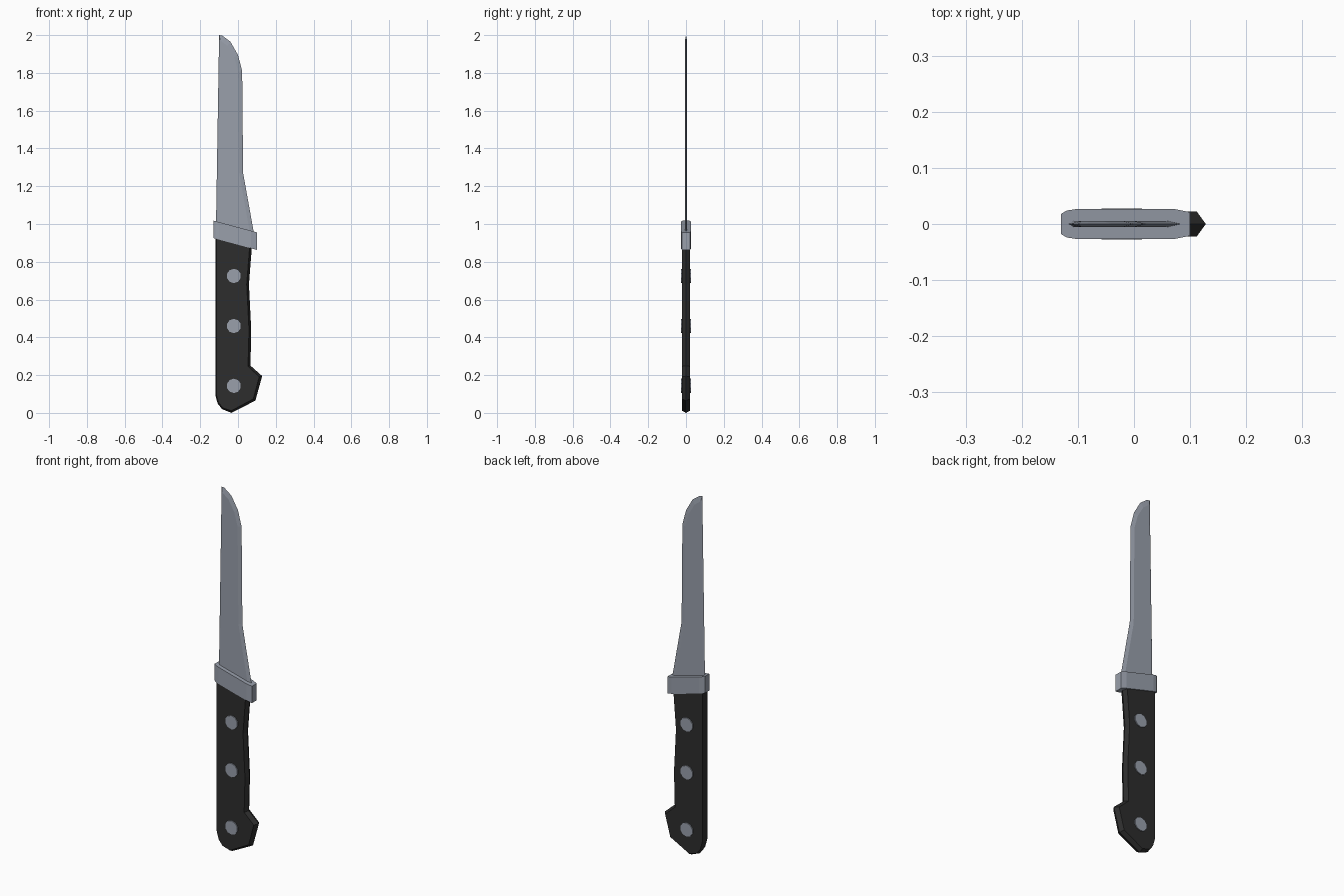
import bpy, bmesh, math
from mathutils import Matrix

if "Cube" in bpy.data.objects:
    bpy.data.objects.remove(bpy.data.objects["Cube"])


def material(name, rgb):
    m = bpy.data.materials.new(name)
    m.diffuse_color = (*rgb, 1)
    m.use_nodes = True
    m.node_tree.nodes["Principled BSDF"].inputs["Base Color"].default_value = m.diffuse_color
    return m


steel = material("steel", (0.32, 0.35, 0.41))
black = material("black_grip", (0.026, 0.026, 0.026))


def finish(bm, name, mat):
    bmesh.ops.recalc_face_normals(bm, faces=bm.faces)
    mesh = bpy.data.meshes.new(name)
    bm.to_mesh(mesh)
    bm.free()
    mesh.materials.append(mat)
    obj = bpy.data.objects.new(name, mesh)
    bpy.context.collection.objects.link(obj)
    return obj


def ridged_plate(name, mat, points, half):
    """Outline (x, z, dx, dz) on y=0, with flat faces inset by dx, dz at y=+-half."""
    bm = bmesh.new()
    rim = [bm.verts.new((x, 0, z)) for x, z, dx, dz in points]
    n = len(points)
    for s in (-1, 1):
        ring = [bm.verts.new((x + dx, s * half, z + dz)) for x, z, dx, dz in points]
        bm.faces.new(ring)
        for i in range(n):
            j = (i + 1) % n
            bm.faces.new((rim[i], rim[j], ring[j], ring[i]))
    return finish(bm, name, mat)


# Blade: thin plate with a ground cutting edge and a narrow spine
ridged_plate("blade", steel, [
    (-0.117, 0.96, 0.008, 0), (-0.10, 2.0, 0.006, -0.025), (-0.083, 1.997, 0.002, -0.035),
    (-0.04, 1.965, -0.016, -0.022), (0.0, 1.895, -0.02, -0.012), (0.022, 1.81, -0.021, -0.003),
    (0.027, 1.27, -0.021, 0), (0.09, 0.92, -0.021, 0)], 0.005)

# Handle: grip scales meeting in a ridge along the finger side
ridged_plate("handle", black, [
    (-0.12, 0.96, 0.005, 0), (-0.12, 0.095, 0.005, 0.003), (-0.108, 0.05, 0.005, 0.005),
    (-0.085, 0.02, 0.005, 0.006), (-0.035, 0.0, 0.0, 0.012), (0.092, 0.065, -0.011, 0.009),
    (0.128, 0.195, -0.016, -0.004), (0.066, 0.25, -0.013, -0.004), (0.070, 0.44, -0.012, 0),
    (0.058, 0.68, -0.012, 0), (0.075, 0.90, -0.012, 0)], 0.022)

# Bolster: chamfered collar sheared downwards towards the cutting side
bm = bmesh.new()
plan = [(-0.13, -0.018), (-0.12, -0.024), (-0.10, -0.027), (0.07, -0.027), (0.10, -0.021)]
plan += [(x, -y) for x, y in reversed(plan)]
base = bm.faces.new([bm.verts.new((x, y, 0.925 - 0.27 * (x + 0.13))) for x, y in plan])
top = bmesh.ops.extrude_face_region(bm, geom=[base])["geom"]
bmesh.ops.translate(bm, vec=(0, 0, 0.093),
                    verts=[v for v in top if isinstance(v, bmesh.types.BMVert)])
finish(bm, "bolster", steel)

# Rivets: pins passing through the grip
for i, z in enumerate((0.725, 0.46, 0.143)):
    bm = bmesh.new()
    bmesh.ops.create_cone(bm, cap_ends=True, segments=10, radius1=0.038, radius2=0.038, depth=0.055,
                          matrix=Matrix.Translation((-0.022, 0, z)) @ Matrix.Rotation(math.pi / 2, 4, 'X'))
    finish(bm, f"rivet_{i + 1}", steel)
